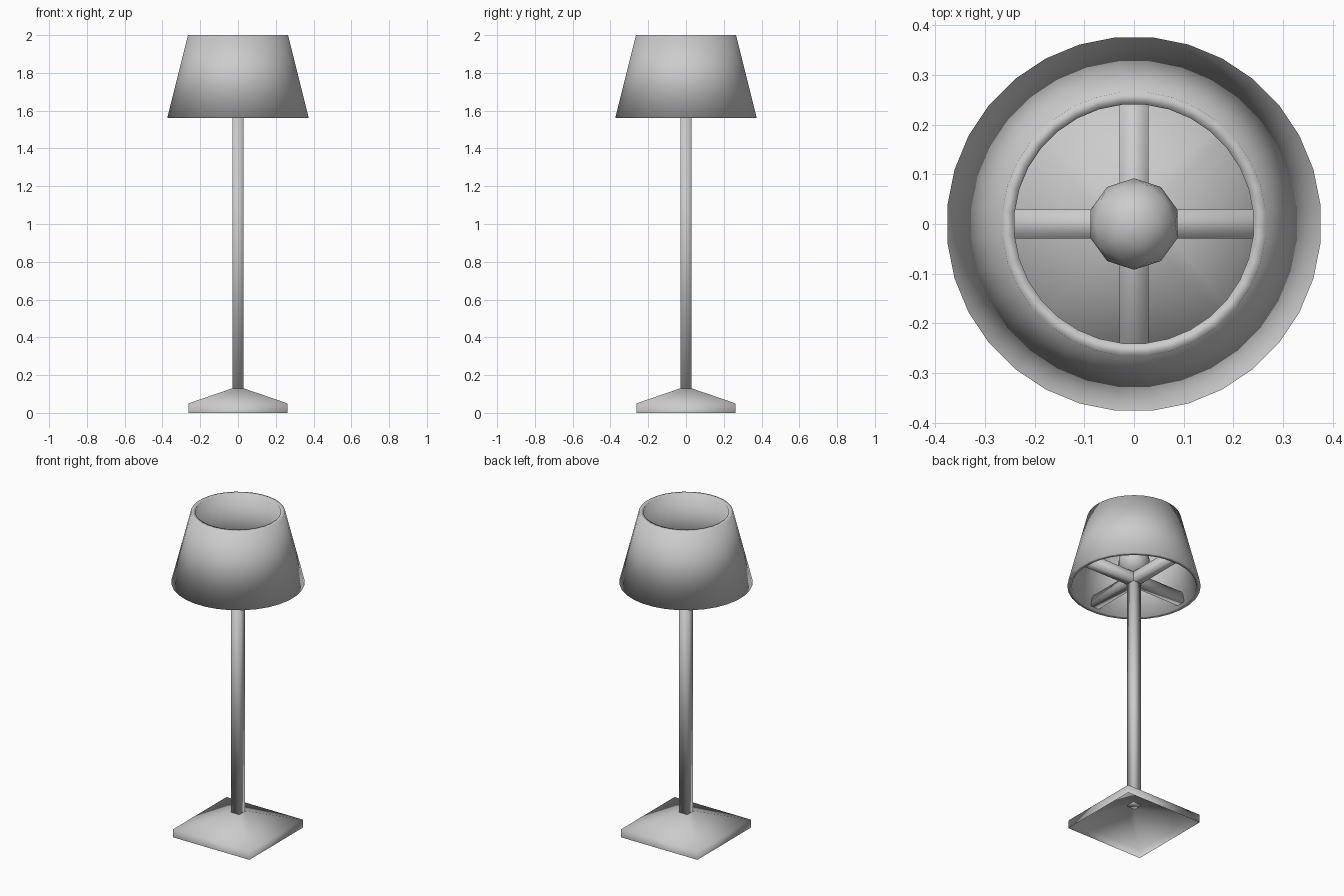
import bpy, bmesh
from math import pi, cos, sin

if "Cube" in bpy.data.objects:
    bpy.data.objects.remove(bpy.data.objects["Cube"])


def make_object(name, bm):
    """Store a bmesh as a fully smooth-shaded object."""
    bmesh.ops.recalc_face_normals(bm, faces=bm.faces)
    mesh = bpy.data.meshes.new(name)
    bm.to_mesh(mesh)
    bm.free()
    mesh.shade_smooth()
    obj = bpy.data.objects.new(name, mesh)
    bpy.context.collection.objects.link(obj)
    return obj


def lathe(name, profile, sides, closed=False, cap_end=False):
    """Sweep (radius, z) points round z, with flats facing the axes."""
    bm = bmesh.new()
    rings = []
    for r, z in profile:
        angles = [(i + 0.5) * 2 * pi / sides for i in range(sides)]
        rings.append([bm.verts.new((r * cos(a), r * sin(a), z)) for a in angles])
    pairs = list(zip(rings, rings[1:]))
    if closed:
        pairs.append((rings[-1], rings[0]))
    for a, b in pairs:
        for i in range(sides):
            j = (i + 1) % sides
            bm.faces.new((a[i], a[j], b[j], b[i]))
    if cap_end:
        bm.faces.new(rings[0])
        bm.faces.new(rings[-1])
    return make_object(name, bm)


def box(name, size, centre):
    bm = bmesh.new()
    bmesh.ops.create_cube(bm, size=1)
    bmesh.ops.scale(bm, vec=size, verts=bm.verts)
    bmesh.ops.translate(bm, vec=centre, verts=bm.verts)
    return make_object(name, bm)


DIAG = 2 ** 0.5

# Hollow square foot with a pyramid top, open underneath
lathe("base", [(0.263 * DIAG, 0.0), (0.263 * DIAG, 0.05), (0.03 * DIAG, 0.13)], 4)

# Square upright
lathe("pole", [(0.029 * DIAG, 0.128), (0.029 * DIAG, 1.6)], 4, cap_end=True)

# Crossed arms that carry the shade
box("shade_arm_x", (0.69, 0.058, 0.058), (0, 0, 1.602))
box("shade_arm_y", (0.058, 0.69, 0.058), (0, 0, 1.602))

# Faceted round bulb
bm = bmesh.new()
bmesh.ops.create_icosphere(bm, subdivisions=2, radius=0.092)
bmesh.ops.translate(bm, vec=(0, 0, 1.715), verts=bm.verts)
make_object("bulb", bm)

# Thick tapered shade, open at top and bottom
lathe("shade", [(0.377, 1.56), (0.266, 2.0), (0.241, 2.0), (0.352, 1.56)], 32, closed=True)
